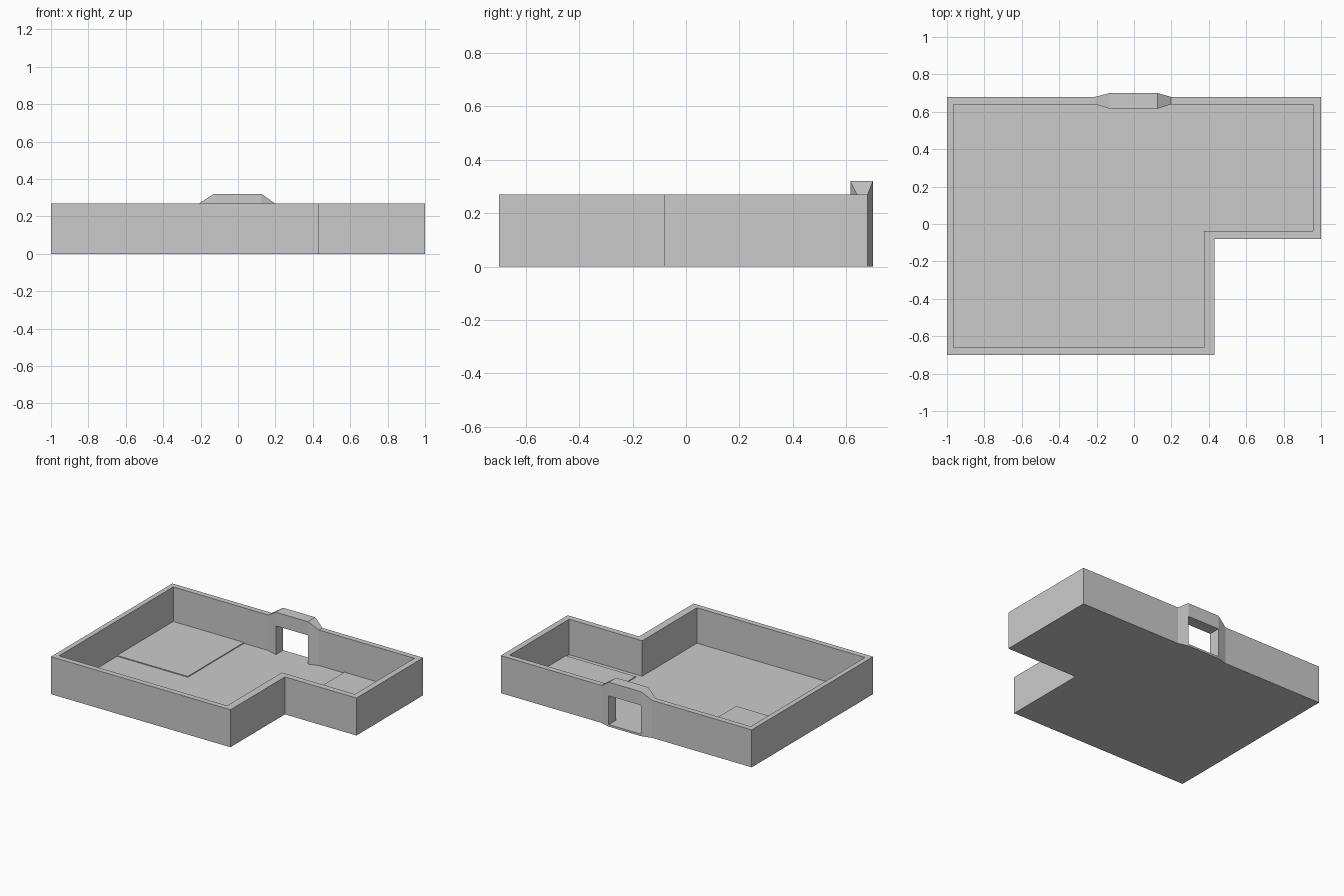
import bpy
import bmesh

cube = bpy.data.objects.get("Cube")
if cube:
    bpy.data.objects.remove(cube, do_unlink=True)

# One plain grey for everything
GREY = (0.6, 0.6, 0.6, 1.0)
grey = bpy.data.materials.new("plain_grey")
grey.use_nodes = True
grey.diffuse_color = GREY
grey.node_tree.nodes["Principled BSDF"].inputs["Base Color"].default_value = GREY

FLOOR, WALL = 0.0145, 0.27


def finish(name, bm):
    bmesh.ops.recalc_face_normals(bm, faces=bm.faces)
    mesh = bpy.data.meshes.new(name)
    bm.to_mesh(mesh)
    bm.free()
    mesh.materials.append(grey)
    obj = bpy.data.objects.new(name, mesh)
    bpy.context.collection.objects.link(obj)
    return obj


def prism(name, outline, z0, z1):
    """Extrude a flat outline from z0 up to z1."""
    bm = bmesh.new()
    base = bm.faces.new([bm.verts.new((x, y, z0)) for x, y in outline])
    top = bmesh.ops.extrude_face_region(bm, geom=[base], use_keep_orig=True)
    moved = [v for v in top["geom"] if isinstance(v, bmesh.types.BMVert)]
    bmesh.ops.translate(bm, verts=moved, vec=(0, 0, z1 - z0))
    return finish(name, bm)


# Gate cross-sections along x: x, inner y, outer y, top z
gate = [(-0.207, 0.64, 0.68, WALL), (-0.13, 0.616, 0.70, 0.32),
        (0.126, 0.616, 0.70, 0.32), (0.197, 0.64, 0.68, WALL)]
gate_left, gate_right = gate[0][0], gate[-1][0]

# L-shaped perimeter wall, open where the gate stands
outer = [(gate_right, 0.68), (1, 0.68), (1, -0.08), (0.43, -0.08),
         (0.43, -0.70), (-1, -0.70), (-1, 0.68), (gate_left, 0.68)]
inner = [(gate_right, 0.64), (0.957, 0.64), (0.957, -0.037), (0.375, -0.037),
         (0.375, -0.66), (-0.964, -0.66), (-0.964, 0.64), (gate_left, 0.64)]
prism("perimeter_wall", outer + inner[::-1], 0, WALL)

# Floor slab, fitted around the foot of the gate
prism("floor", inner + [(s[0], s[1]) for s in gate[1:3]], 0, FLOOR)

# Slightly raised floor areas in the two back corners
for name, x0, x1 in (("right_platform", -0.964, -0.4), ("left_platform", 0.4, 0.957)):
    prism(name, [(x0, 0), (x1, 0), (x1, 0.64), (x0, 0.64)], FLOOR, 0.021)

# Gate with flared piers, raised lintel and a square opening
bm = bmesh.new()
grid = [[[bm.verts.new((x, y, z)) for z in (0, FLOOR, 0.222, top)]
         for y in (y0, y1)] for x, y0, y1, top in gate]
for i in range(3):
    a, b = grid[i], grid[i + 1]
    for side in range(2):
        for j in range(3):
            if (i, j) != (1, 1):
                bm.faces.new((a[side][j], b[side][j], b[side][j + 1], a[side][j + 1]))
    levels = range(4) if i == 1 else (0, 3)
    for j in levels:
        bm.faces.new((a[0][j], b[0][j], b[1][j], a[1][j]))
for s in grid[1:3]:
    bm.faces.new((s[0][1], s[1][1], s[1][2], s[0][2]))
finish("gate", bm)
